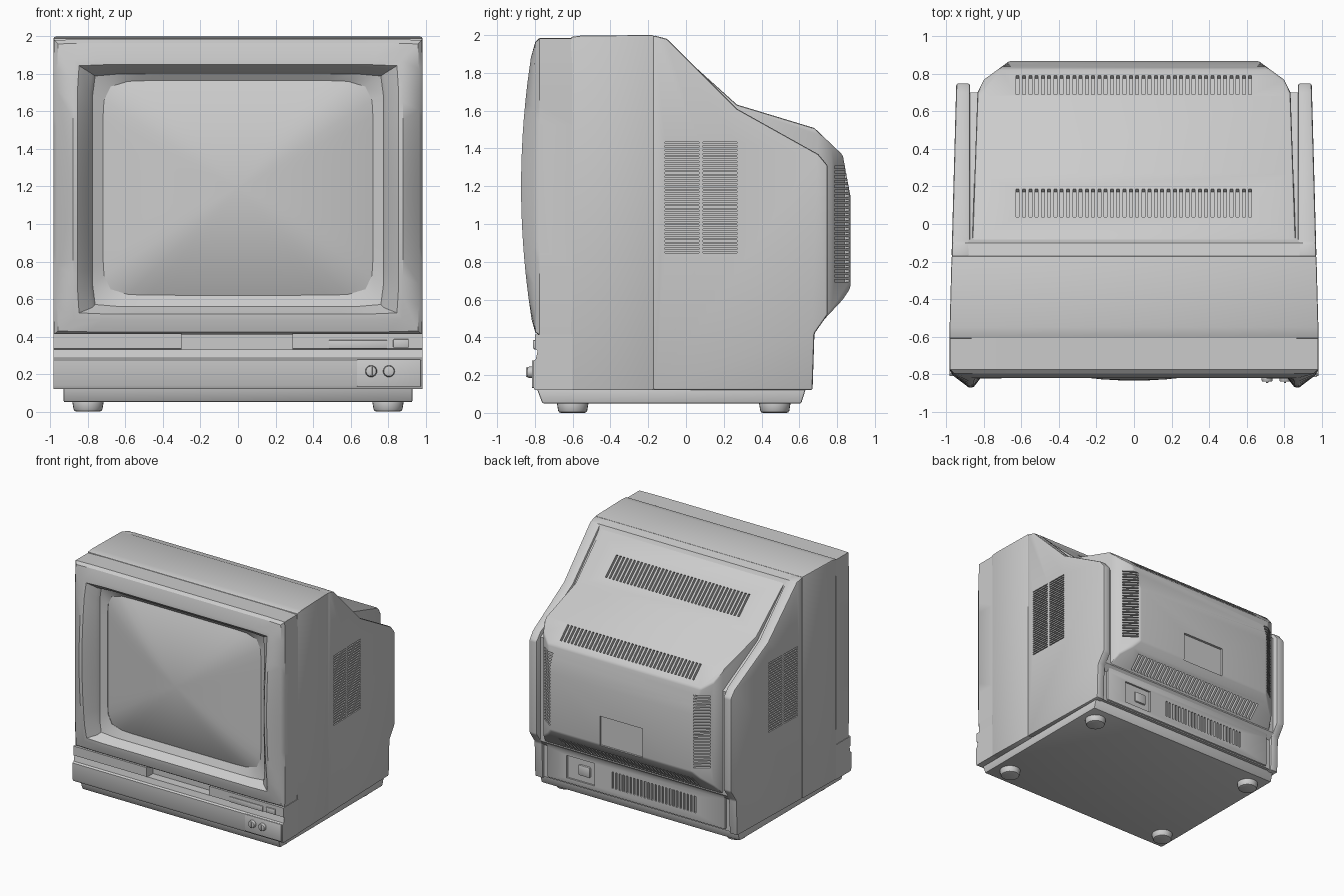
import bpy, bmesh, math
from mathutils import Matrix, Vector

if "Cube" in bpy.data.objects:
    bpy.data.objects.remove(bpy.data.objects["Cube"])

GREY = bpy.data.materials.new("casing_grey")
GREY.diffuse_color = (0.6, 0.6, 0.6, 1)
GREY.use_nodes = True
GREY.node_tree.nodes["Principled BSDF"].inputs["Base Color"].default_value = GREY.diffuse_color


def width(y):
    """Half width of the casing, tapering to the back."""
    if y < -0.17:
        return 0.985 - 0.012 * max(0, (y + 0.61) / 0.44)
    return 0.973 - 0.025 * (y + 0.17) / 0.92


def make(name, bm):
    bmesh.ops.recalc_face_normals(bm, faces=bm.faces)
    me = bpy.data.meshes.new(name)
    bm.to_mesh(me)
    bm.free()
    ob = bpy.data.objects.new(name, me)
    bpy.context.collection.objects.link(ob)
    return ob


def finish(ob, bevel=0.0, cuts=(), clip=None):
    """Clip, bevel and cut an object, then apply, smooth and colour it."""
    def boolean(tool, op):
        m = ob.modifiers.new("cut", 'BOOLEAN')
        m.operation, m.solver, m.object = op, 'EXACT', tool
    if clip:
        boolean(clip, 'INTERSECT')
    if bevel:
        m = ob.modifiers.new("bevel", 'BEVEL')
        m.width, m.segments, m.limit_method = bevel, 2, 'ANGLE'
    for c in cuts:
        boolean(c, 'DIFFERENCE')
    bpy.context.view_layer.update()
    dg = bpy.context.evaluated_depsgraph_get()
    me = bpy.data.meshes.new_from_object(ob.evaluated_get(dg))
    ob.modifiers.clear()
    ob.data = me
    me.materials.clear()
    me.materials.append(GREY)
    for p in me.polygons:
        p.material_index = 0
    for c in list(cuts) + ([clip] if clip else []):
        bpy.data.objects.remove(c)
    bpy.ops.object.select_all(action='DESELECT')
    ob.select_set(True)
    bpy.context.view_layer.objects.active = ob
    bpy.ops.object.shade_smooth_by_angle(angle=math.radians(32))
    return ob


def prism(name, pts, lo, hi):
    """Side outline (y, z) spanned between two x functions of y."""
    bm = bmesh.new()
    a = [bm.verts.new((lo(y), y, z)) for y, z in pts]
    b = [bm.verts.new((hi(y), y, z)) for y, z in pts]
    bm.faces.new(a)
    bm.faces.new(b[::-1])
    for i in range(len(pts)):
        j = (i + 1) % len(pts)
        bm.faces.new((a[i], a[j], b[j], b[i]))
    return make(name, bm)


def wide(name, pts, w=width):
    return prism(name, pts, lambda y: -w(y), w)


def boxes(name, items):
    """Many boxes in one mesh: (centre, size, axis, angle)."""
    bm = bmesh.new()
    for c, s, axis, ang in items:
        m = Matrix.Translation(c) @ Matrix.Rotation(ang, 4, axis) @ Matrix.Diagonal((*s, 1))
        bmesh.ops.create_cube(bm, size=1, matrix=m)
    ob = make(name, bm)
    ob.hide_render = True
    return ob


def box(name, c, s, bevel=0.004):
    ob = boxes(name, [(c, s, 'X', 0)])
    ob.hide_render = False
    return finish(ob, bevel)


def cylinder(name, c, r1, r2, h, axis='Z', bevel=0.004):
    bm = bmesh.new()
    rot = Matrix.Rotation(math.pi / 2, 4, 'X') if axis == 'Y' else Matrix()
    bmesh.ops.create_cone(bm, cap_ends=True, segments=24, radius1=r1, radius2=r2,
                          depth=h, matrix=Matrix.Translation(c) @ rot)
    return finish(make(name, bm), bevel)


def loft(name, rings, seg=64):
    """Closed skin through rounded-rectangle rings (a, z0, z1, power, y, bow)."""
    bm = bmesh.new()
    loops = []
    for a, z0, z1, n, y, bow in rings:
        loop = []
        for i in range(seg):
            t = 2 * math.pi * i / seg
            c, s = math.cos(t), math.sin(t)
            r = (abs(c) ** n + abs(s) ** n) ** (-1 / n)
            z = (z0 + z1) / 2 + (z1 - z0) / 2 * r * s
            v = min(1, abs(z - 1.2) / 0.79)
            loop.append(bm.verts.new((a * r * c, y - bow * (1 - v * v), z)))
        loops.append(loop)
    for p, q in zip(loops, loops[1:]):
        for i in range(seg):
            j = (i + 1) % seg
            bm.faces.new((p[i], p[j], q[j], q[i]))
    bm.faces.new(loops[0])
    bm.faces.new(loops[-1])
    return finish(make(name, bm))


# Front bezel with bowed side ridges, and the domed screen
loft("front_bezel", [
    (0.985, 0.41, 1.985, 150, -0.60, 0), (0.985, 0.41, 1.985, 150, -0.775, 0),
    (0.965, 0.425, 1.965, 120, -0.797, 0.012), (0.88, 0.49, 1.88, 100, -0.803, 0.07),
    (0.855, 0.52, 1.85, 80, -0.80, 0.07), (0.79, 0.545, 1.81, 50, -0.765, 0.02),
    (0.775, 0.56, 1.80, 40, -0.745, 0.0), (0.72, 0.62, 1.765, 12, -0.72, 0),
    (0.72, 0.62, 1.765, 12, -0.68, 0)])
mid, hz = 1.1925, 0.58
loft("screen", [(0.725, mid - hz, mid + hz, 12, -0.69, 0)] + [
    (0.725 * s, mid - hz * s, mid + hz * s, 12 - 8 * (1 - s), -0.715 - 0.12 * (1 - s * s), 0)
    for s in (1, 0.95, 0.88, 0.78, 0.66, 0.52, 0.38, 0.24, 0.12, 0.03)])

# Control panel below the screen
tray = boxes("tray_cutter", [((-0.005, -0.78, 0.375), (0.59, 0.14, 0.09), 'X', 0)])
finish(wide("control_panel", [(-0.60, 0.12), (-0.80, 0.12), (-0.81, 0.14), (-0.81, 0.275),
                              (-0.795, 0.285), (-0.785, 0.33), (-0.80, 0.337),
                              (-0.80, 0.415), (-0.60, 0.415)]), cuts=[tray])
box("button_cover", (0.64, -0.80, 0.358), (0.31, 0.012, 0.045), 0.002)
box("power_button", (0.87, -0.80, 0.363), (0.085, 0.02, 0.045))
box("knob_plate", (0.805, -0.81, 0.205), (0.34, 0.012, 0.145), 0.003)
for i, x in enumerate((0.71, 0.805)):
    cylinder(f"knob_{i + 1}", (x, -0.825, 0.215), 0.032, 0.028, 0.03, 'Y')
    box(f"knob_grip_{i + 1}", (x, -0.84, 0.215), (0.012, 0.014, 0.05), 0.002)

# Main casing
finish(wide("main_casing", [(-0.61, 0.12), (-0.61, 1.99), (-0.55, 1.998),
                            (-0.17, 2.0), (-0.17, 0.12)]), 0.008)
finish(wide("rear_core", [(-0.18, 0.13), (-0.18, 1.998), (-0.10, 1.98), (-0.07, 1.925),
                          (0.26, 1.59), (0.70, 1.33), (0.70, 0.45), (0.655, 0.40),
                          (0.655, 0.13)], lambda y: 0.90))

# Side walls with slatted vents
wall = [(-0.175, 0.12), (-0.175, 2.0), (-0.10, 1.98), (0.27, 1.61), (0.70, 1.37), (0.75, 1.31),
        (0.75, 0.52), (0.68, 0.42), (0.67, 0.12)]
for side, sx in (("left", -1), ("right", 1)):
    slots = boxes("side_vent_cutter", [
        ((sx * 0.97, y, 0.85 + 0.02 * i), (0.06, 0.18, 0.009), 'X', 0)
        for i in range(30) for y in (-0.02, 0.18)])
    finish(prism(f"{side}_wall", wall, lambda y: sx * 0.875, lambda y: sx * width(y)),
           0.012, [slots])

# Rear bulge: side outline clipped by a plan outline with chamfered corners
bm = bmesh.new()
half = [(0.87, -0.3), (0.835, 0.70), (0.80, 0.77), (0.65, 0.88)]
plan = half + [(-x, y) for x, y in half[::-1]]
face = bm.faces.new([bm.verts.new((x, y, 0)) for x, y in plan])
up = bmesh.ops.extrude_face_region(bm, geom=[face])["geom"]
bmesh.ops.translate(bm, vec=Vector((0, 0, 2.2)),
                    verts=[v for v in up if isinstance(v, bmesh.types.BMVert)])
clip = make("plan_cutter", bm)
xs = [-0.62 + 0.0335 * i for i in range(38)]
slope = math.radians(43)
vents = [((x, 0.115, 1.777), (0.016, 0.2, 0.05), 'X', -slope) for x in xs]
vents += [((x, 0.742, 1.452), (0.016, 0.14, 0.05), 'X', -slope) for x in xs]
vents += [((x, 0.76, 0.525), (0.016, 0.14, 0.05), 'X', math.radians(47)) for x in xs]
vents += [((x, 0.67, 0.28), (0.016, 0.05, 0.14), 'X', 0) for x in xs if -0.57 < x < 0.24]
vents += [((sx * 0.725, 0.822, 0.70 + 0.025 * i), (0.13, 0.05, 0.012), 'Z', -sx * math.radians(35))
          for i in range(25) for sx in (-1, 1)]
vents += [((0, 0.88, 0.78), (0.40, 0.06, 0.25), 'X', 0),       # label recess
          ((0.52, 0.67, 0.28), (0.26, 0.09, 0.19), 'X', 0)]    # socket recess
bulge = wide("rear_bulge", [(-0.10, 1.965), (0.27, 1.632), (0.68, 1.508), (0.83, 1.365),
                            (0.87, 1.15), (0.87, 0.66), (0.83, 0.60), (0.69, 0.45),
                            (0.67, 0.40), (0.67, 0.14), (0.0, 0.14), (-0.15, 1.5)],
             lambda y: 0.95)
finish(bulge, 0.012, [boxes("rear_vent_cutter", vents)], clip)
box("power_socket", (0.49, 0.645, 0.28), (0.11, 0.05, 0.09), 0.01)

# Base plate and feet
finish(wide("base_plate", [(-0.79, 0.13), (-0.76, 0.05), (0.61, 0.05), (0.635, 0.13)],
            lambda y: 0.93), 0.008)
for i, (x, y) in enumerate([(sx * 0.8, y) for sx in (-1, 1) for y in (-0.60, 0.47)]):
    cylinder(f"foot_{i + 1}", (x, y, 0.03), 0.075, 0.085, 0.06, bevel=0.012)
